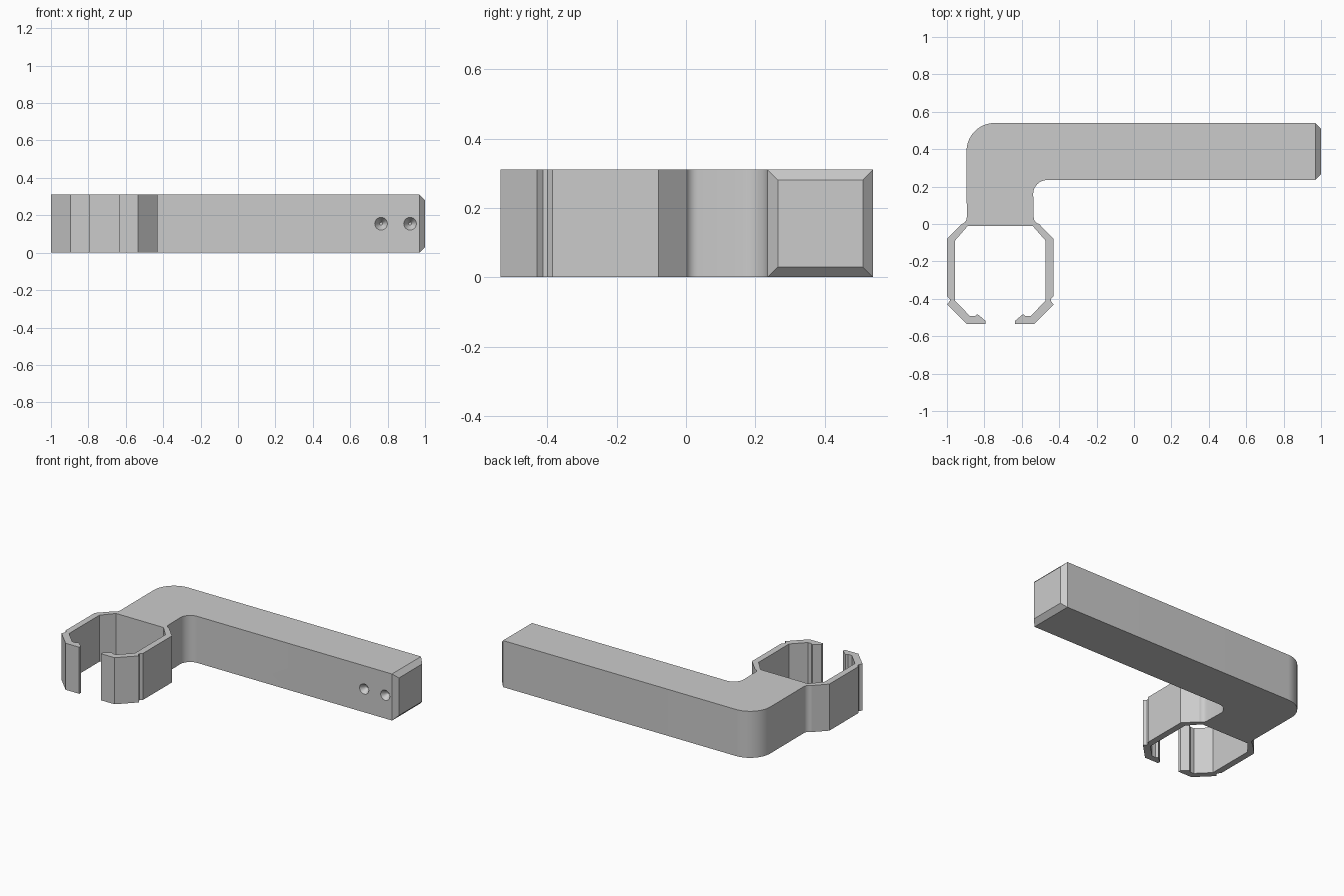
import bpy, bmesh, math
from mathutils import Vector

if "Cube" in bpy.data.objects:
    bpy.data.objects.remove(bpy.data.objects["Cube"])

HEIGHT = 0.31
CLIP_X = -0.715      # symmetry axis of the clip
CHAMFER = 0.03

grey = bpy.data.materials.new("plain grey")
grey.use_nodes = True
colour = (0.6, 0.6, 0.6, 1)
grey.diffuse_color = colour
grey.node_tree.nodes["Principled BSDF"].inputs["Base Color"].default_value = colour


def arc(cx, cy, r, start, end, steps):
    """Points on an arc, angles in degrees."""
    angles = [math.radians(start + (end - start) * i / steps) for i in range(steps + 1)]
    return [(cx + r * math.cos(a), cy + r * math.sin(a)) for a in angles]


# Half of the snap clip: from the neck, down the outside, back up the inside
clip_half = arc(0.215, 0.035, 0.036, 180, 258, 5) + [
    (0.285, -0.08), (0.285, -0.385), (0.27, -0.4), (0.27, -0.412), (0.285, -0.43),
    (0.18, -0.535), (0.08, -0.535), (0.08, -0.517), (0.108, -0.493), (0.122, -0.482),
    (0.135, -0.492), (0.162, -0.492), (0.243, -0.41), (0.243, -0.09), (0.175, -0.012)]
right_side = [(CLIP_X + x, y) for x, y in clip_half]
left_side = [(CLIP_X - x, y) for x, y in reversed(clip_half)]

# Bent arm outline: outer corner, free end, inner corner
outer_corner = arc(-0.745, 0.39, 0.15, 180, 90, 16)
arm_end = [(1 - CHAMFER, 0.54), (1 - CHAMFER, 0.235)]
inner_corner = arc(-0.464, 0.16, 0.075, 90, 180, 12)
outline = outer_corner + arm_end + inner_corner + right_side + left_side

# Extrude the whole outline upwards
bm = bmesh.new()
base = bm.faces.new([bm.verts.new((x, y, 0)) for x, y in outline])
top = bmesh.ops.extrude_face_region(bm, geom=[base])["geom"]
bmesh.ops.translate(bm, vec=(0, 0, HEIGHT),
                    verts=[v for v in top if isinstance(v, bmesh.types.BMVert)])
bmesh.ops.recalc_face_normals(bm, faces=bm.faces)

# Chamfered free end: extrude the end face and draw it in on all four sides
end = max(bm.faces, key=lambda f: min(v.co.x for v in f.verts))
middle = end.calc_center_median()
cap = bmesh.ops.extrude_discrete_faces(bm, faces=[end])["faces"][0]
for v in cap.verts:
    v.co.x = 1
    v.co.y -= math.copysign(CHAMFER, v.co.y - middle.y)
    v.co.z -= math.copysign(CHAMFER, v.co.z - middle.z)
bmesh.ops.recalc_face_normals(bm, faces=bm.faces)

mesh = bpy.data.meshes.new("clip_arm")
bm.to_mesh(mesh)
bm.free()
body = bpy.data.objects.new("clip_arm", mesh)
bpy.context.collection.objects.link(body)
mesh.materials.append(grey)
bpy.context.view_layer.objects.active = body

# Two conical dimples in the front of the arm
for x in (0.765, 0.92):
    bpy.ops.mesh.primitive_cone_add(vertices=24, radius1=0.06, radius2=0.008, depth=0.08,
                                    location=(x, 0.235, HEIGHT / 2),
                                    rotation=(-math.pi / 2, 0, 0))
    cutter = bpy.context.object
    cutter.name = "dimple_cutter"
    cutter.hide_render = True
    cutter.data.materials.append(grey)
    bpy.context.view_layer.objects.active = body
    cut = body.modifiers.new("dimple", 'BOOLEAN')
    cut.operation = 'DIFFERENCE'
    cut.solver = 'EXACT'
    cut.object = cutter
    bpy.ops.object.modifier_apply(modifier=cut.name)
    bpy.data.objects.remove(cutter)

bpy.ops.object.select_all(action='DESELECT')
body.select_set(True)
bpy.ops.object.shade_smooth_by_angle(angle=math.radians(25))
